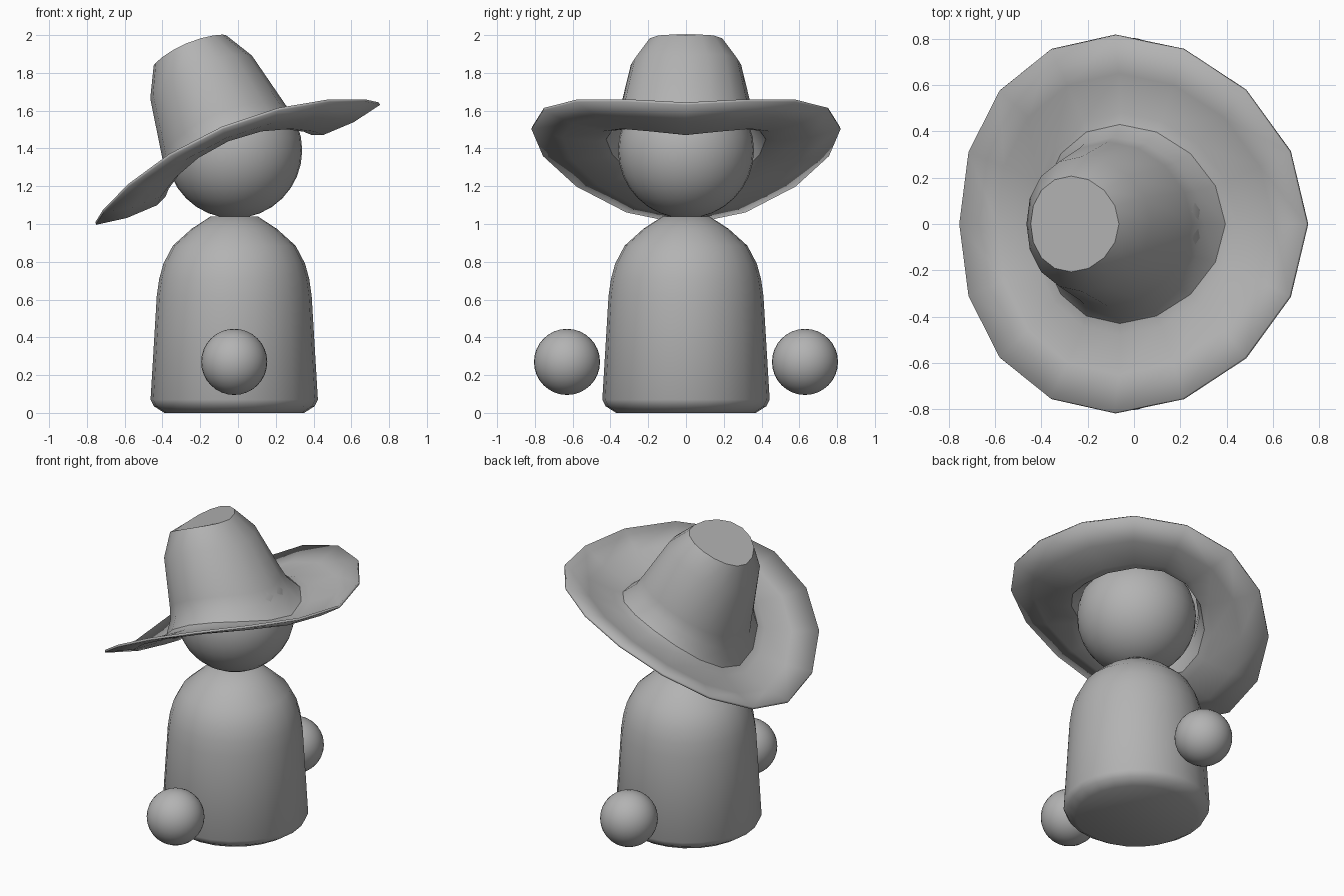
import bpy, bmesh, math
from mathutils import Matrix, Vector

cube = bpy.data.objects.get("Cube")
if cube:
    bpy.data.objects.remove(cube, do_unlink=True)

CENTRE_X = -0.02

# One plain grey for every part
grey = bpy.data.materials.new("plain grey")
grey.use_nodes = True
color = (0.45, 0.45, 0.45, 1)
grey.diffuse_color = color
grey.node_tree.nodes["Principled BSDF"].inputs["Base Color"].default_value = color


def finish(obj, angle=35):
    obj.data.materials.clear()
    obj.data.materials.append(grey)
    bpy.ops.object.select_all(action="DESELECT")
    obj.select_set(True)
    bpy.context.view_layer.objects.active = obj
    bpy.ops.object.shade_smooth_by_angle(angle=math.radians(angle))
    return obj


def ball(name, location, radius):
    bpy.ops.mesh.primitive_uv_sphere_add(segments=32, ring_count=16, radius=radius, location=location)
    obj = bpy.context.object
    obj.name = name
    return finish(obj)


def lathe(name, profile, sides, cap_start=False, cap_end=False):
    """Spin (radius, height, side lift) points about z; lift raises front and back."""
    bm = bmesh.new()
    rings = []
    for radius, height, lift in profile:
        ring = []
        for i in range(sides):
            a = math.tau * i / sides
            up = lift * abs(math.sin(a)) ** 1.6
            ring.append(bm.verts.new((radius * math.cos(a), radius * math.sin(a), height + up)))
        rings.append(ring)
    for low, high in zip(rings, rings[1:]):
        for i in range(sides):
            j = (i + 1) % sides
            bm.faces.new((low[i], low[j], high[j], high[i]))
    if cap_start:
        bm.faces.new(rings[0][::-1])
    if cap_end:
        bm.faces.new(rings[-1])
    mesh = bpy.data.meshes.new(name)
    bm.to_mesh(mesh)
    bm.free()
    obj = bpy.data.objects.new(name, mesh)
    bpy.context.collection.objects.link(obj)
    return obj


# Bell-shaped body with a bevelled foot
body_profile = [(0.37, 0, 0), (0.425, 0.035, 0), (0.443, 0.07, 0), (0.41, 0.62, 0), (0.397, 0.71, 0),
                (0.375, 0.79, 0), (0.325, 0.885, 0), (0.225, 0.975, 0), (0.125, 1.04, 0)]
body = lathe("body", body_profile, 24, True, True)
body.location.x = CENTRE_X
finish(body)

# Head and floating hands
ball("head", (CENTRE_X, 0, 1.39), 0.36)
for side, name in ((-1, "front_hand"), (1, "back_hand")):
    ball(name, (CENTRE_X, side * 0.63, 0.27), 0.175)

# Tilted hat: curled brim, flared crown and dished top
hat_profile = [(0.814, 0, 0.205), (0.65, -0.03, 0.185), (0.48, -0.03, 0.165), (0.43, -0.01, 0.155),
               (0.375, 0.09, 0.125), (0.355, 0.18, 0.10), (0.292, 0.49, 0.07), (0.207, 0.644, 0.04)]
hat = lathe("hat", hat_profile, 16, cap_end=True)
hat.matrix_world = Matrix.Translation(Vector((-0.005, 0, 1.327))) @ Matrix.Rotation(math.radians(-22.9), 4, "Y")
thick = hat.modifiers.new("felt thickness", "SOLIDIFY")
thick.thickness = 0.015
thick.offset = -1
finish(hat, 30)
